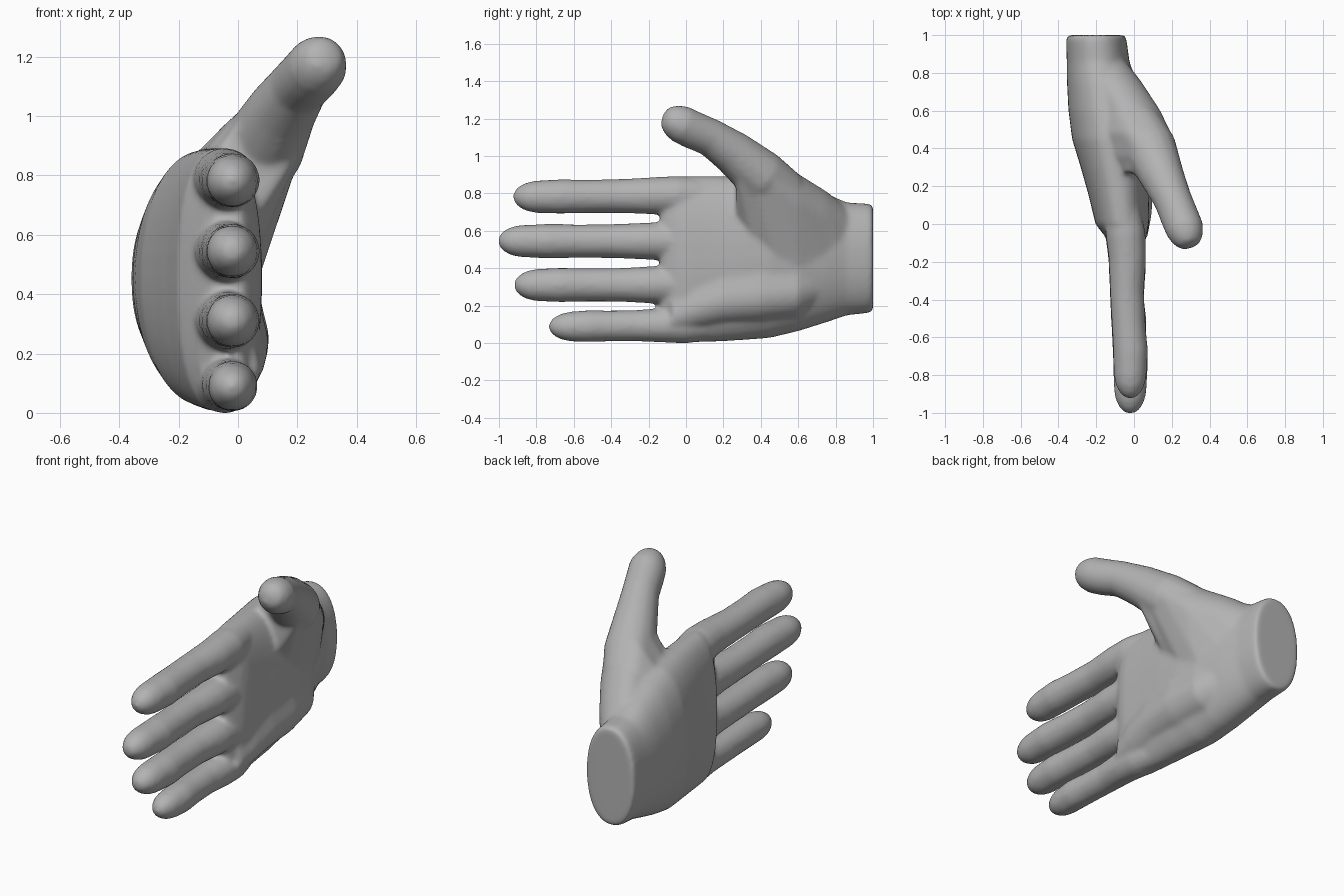
import bpy, bmesh, math
from mathutils import Vector

if "Cube" in bpy.data.objects:
    bpy.data.objects.remove(bpy.data.objects["Cube"])

skin = bpy.data.materials.new("plain_grey")
skin.diffuse_color = (0.45, 0.45, 0.45, 1)
skin.use_nodes = True
skin.node_tree.nodes["Principled BSDF"].inputs["Base Color"].default_value = skin.diffuse_color


def loft(bm, rings):
    """Skin a closed solid through a list of equal-length rings."""
    rows = [[bm.verts.new(p) for p in ring] for ring in rings]
    n = len(rows[0])
    faces = []
    for a, b in zip(rows, rows[1:]):
        for i in range(n):
            j = (i + 1) % n
            faces.append(bm.faces.new((a[i], a[j], b[j], b[i])))
    faces.append(bm.faces.new(rows[0][::-1]))
    faces.append(bm.faces.new(rows[-1]))
    bmesh.ops.recalc_face_normals(bm, faces=faces)


def tube(bm, pts, sides=16):
    """Round tube through (x, y, z, radius) stations."""
    c = [Vector(p[:3]) for p in pts]
    rings = []
    for i, p in enumerate(pts):
        d = (c[min(i + 1, len(c) - 1)] - c[max(i - 1, 0)]).normalized()
        u = d.cross(Vector((1, 0, 0))).normalized()
        v = d.cross(u)
        rings.append([c[i] + p[3] * (math.cos(t) * u + math.sin(t) * v)
                      for t in (2 * math.pi * k / sides for k in range(sides))])
    loft(bm, rings)


def superellipse(y, cx, cz, hx, hz, power, sides=40):
    ring = []
    for k in range(sides):
        t = 2 * math.pi * k / sides
        c, s = math.cos(t), math.sin(t)
        ring.append((cx + hx * math.copysign(abs(c) ** (2 / power), c), y,
                     cz + hz * math.copysign(abs(s) ** (2 / power), s)))
    return ring


def capsule(y, ax, az, ar, bx, bz, br, half=12):
    """Outline around two circles, in the plane at y."""
    t0 = math.atan2(bz - az, bx - ax)
    ring = []
    for cx, cz, r, start in ((bx, bz, br, t0 - math.pi / 2), (ax, az, ar, t0 + math.pi / 2)):
        for k in range(half + 1):
            t = start + math.pi * k / half
            ring.append((cx + r * math.cos(t), y, cz + r * math.sin(t)))
    return ring


bm = bmesh.new()

# palm and wrist: y, centre x, centre z, half width, half height, squareness
palm = [(1.0, -.20, .453, .152, .282, 2.2), (.98, -.20, .453, .160, .292, 2.2),
        (.86, -.19, .450, .166, .302, 2.2), (.75, -.170, .455, .185, .345, 2.1),
        (.60, -.145, .455, .202, .392, 2.1), (.45, -.125, .455, .203, .428, 2.1),
        (.30, -.100, .453, .182, .438, 2.2), (.15, -.080, .450, .160, .443, 2.3),
        (.00, -.062, .448, .142, .445, 2.4), (-.05, -.048, .445, .118, .435, 2.4),
        (-.10, -.04, .445, .085, .41, 2.4), (-.135, -.035, .445, .055, .37, 2.5)]
loft(bm, [superellipse(*s) for s in palm])

# ball of the thumb: back-of-hand circle, thumb-root circle, palm-side circle at each y
ball = [(.88, (-.18, .56, .11), (-.17, .60, .11), (-.16, .45, .10)),
        (.75, (-.17, .59, .155), (-.10, .67, .142), (-.10, .46, .11)),
        (.60, (-.15, .63, .165), (-.01, .755, .15), (-.05, .47, .12)),
        (.48, (-.13, .68, .145), (.05, .86, .148), (-.04, .50, .12)),
        (.36, (-.09, .73, .115), (.10, .935, .125), (-.04, .58, .11)),
        (.27, (-.04, .79, .08), (.14, .985, .105), (-.02, .70, .085))]
loft(bm, [capsule(y, *a, *b) for y, a, b, c in ball])
loft(bm, [capsule(y, *c, *b) for y, a, b, c in ball])

# heel of the hand on the little-finger side
heel = [(.80, -.13, .33, .08), (.6, -.06, .27, .135), (.4, -.035, .25, .14),
        (.2, -.03, .23, .133), (.05, -.03, .19, .124), (-.08, -.03, .14, .10)]
loft(bm, [capsule(y, x, z, r, x - .02, z + .12, r * .93) for y, x, z, r in heel])

# fingers: base z, tip z, tip y, thickness factor
for z0, z1, tip, k in ((.79, .782, -.92, 1), (.545, .545, -1.0, 1),
                       (.312, .31, -.915, 1), (.098, .088, -.73, .93)):
    length = .2 - tip
    shape = [(0, .06, -.08), (.12, .095, -.06), (.22, .106, -.045), (.34, .1, -.035),
             (.5, .091, -.037), (.66, .090, -.028), (.78, .093, -.018)]
    pts = [(x, .2 - length * f, z0 + (z1 - z0) * f, r * k) for f, r, x in shape]
    # rounded fingertip
    for back, r in ((.12, .087), (.07, .077), (.03, .056), (.008, .033), (0, .012)):
        pts.append((-.02, tip + back - .004, z1, r * k))
    tube(bm, pts)

# thumb, from its root to the tip
tube(bm, [(.02, .54, .80, .12), (.085, .40, .895, .142),
          (.15, .25, 1.02, .118), (.205, .13, 1.10, .102), (.245, .03, 1.142, .103),
          (.27, -.03, 1.172, .102), (.283, -.075, 1.193, .086),
          (.292, -.108, 1.208, .060), (.296, -.121, 1.213, .02)])

mesh = bpy.data.meshes.new("hand")
bm.to_mesh(mesh)
bm.free()
hand = bpy.data.objects.new("hand", mesh)
bpy.context.collection.objects.link(hand)
mesh.materials.append(skin)

# fuse the parts into one skin and soften the joins
remesh = hand.modifiers.new("fuse", 'REMESH')
remesh.mode = 'VOXEL'
remesh.voxel_size = 0.012
remesh.use_smooth_shade = True
soften = hand.modifiers.new("soften", 'SMOOTH')
soften.factor = 0.5
soften.iterations = 14
